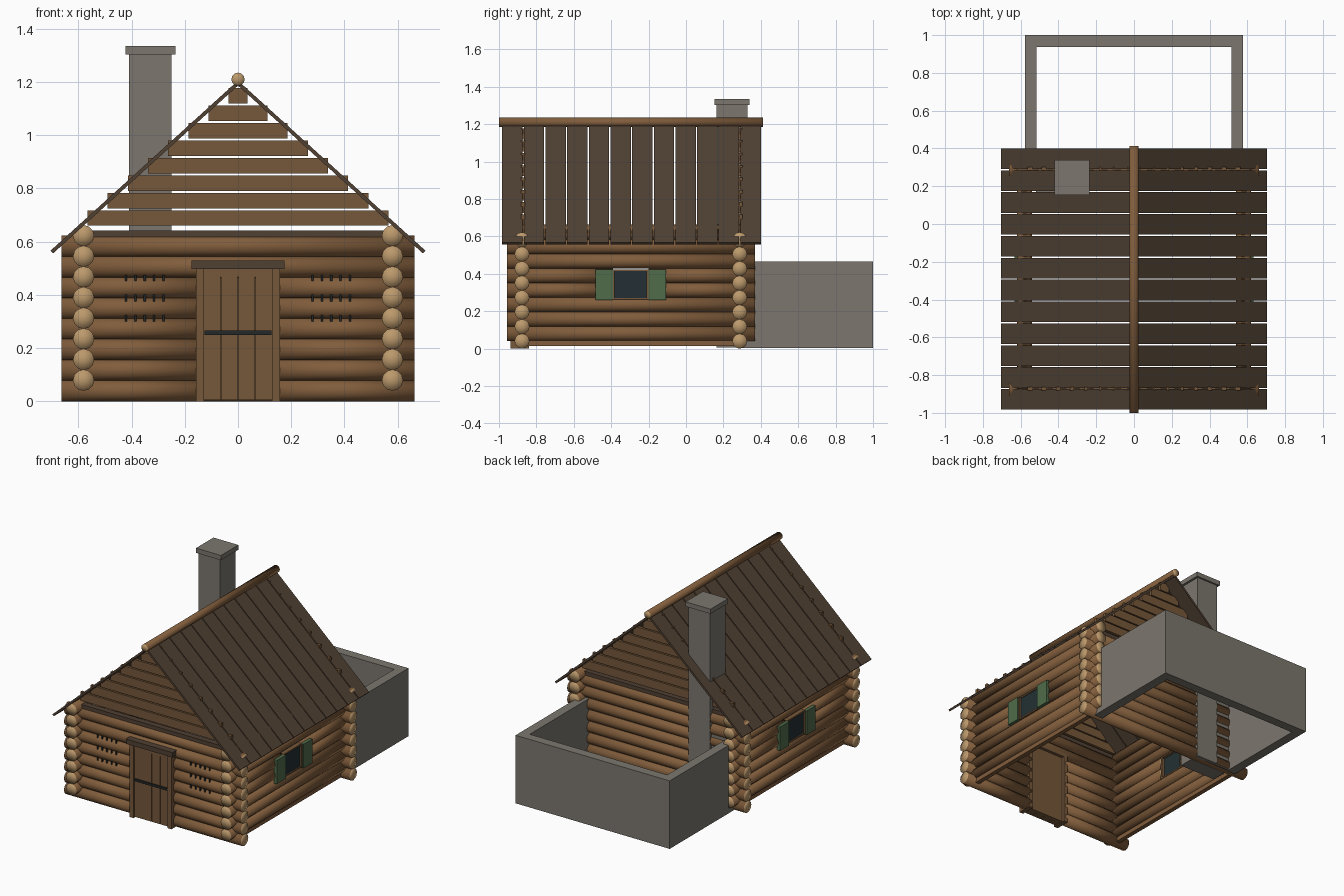
import bpy
import bmesh
import math
from mathutils import Matrix, Vector

cube = bpy.data.objects.get("Cube")
if cube:
    bpy.data.objects.remove(cube, do_unlink=True)


def material(name, rgb):
    m = bpy.data.materials.new(name)
    m.use_nodes = True
    m.diffuse_color = (*rgb, 1)
    m.node_tree.nodes["Principled BSDF"].inputs["Base Color"].default_value = (*rgb, 1)
    return m


LOG = material("log brown", (0.22, 0.11, 0.045))
CUT = material("cut wood tan", (0.5, 0.32, 0.15))
PLANK = material("plank brown", (0.18, 0.095, 0.042))
ROOF = material("roof dark brown", (0.08, 0.052, 0.033))
STONE = material("stone grey", (0.2, 0.183, 0.156))
GREEN = material("shutter green", (0.08, 0.15, 0.07))
GLASS = material("window glass", (0.017, 0.03, 0.035))
IRON = material("black iron", (0.017, 0.021, 0.021))


def finish(bm, name, *mats):
    mesh = bpy.data.meshes.new(name)
    bm.to_mesh(mesh)
    bm.free()
    for m in mats:
        mesh.materials.append(m)
    obj = bpy.data.objects.new(name, mesh)
    bpy.context.collection.objects.link(obj)
    return obj


def add_box(bm, xs, ys, zs, turn=Matrix.Identity(4)):
    spans = (xs, ys, zs)
    centre = Vector([(a + b) / 2 for a, b in spans])
    size = [abs(b - a) for a, b in spans]
    bmesh.ops.create_cube(
        bm, size=1, matrix=turn @ Matrix.Translation(centre) @ Matrix.Diagonal((*size, 1)))


def box(name, mat, xs, ys, zs):
    bm = bmesh.new()
    add_box(bm, xs, ys, zs)
    return finish(bm, name, mat)


def log(name, axis, a, b, u, z, r=0.04):
    """Round log along x or y, with tan sawn ends; u is the other ground axis."""
    bm = bmesh.new()
    bmesh.ops.create_cone(bm, cap_ends=True, cap_tris=True, segments=12,
                          radius1=r, radius2=r, depth=b - a)
    for f in bm.faces:
        f.smooth = True
        f.material_index = 1 if abs(f.normal.z) > 0.9 else 0
    mid = (a + b) / 2
    if axis == "x":
        mat = Matrix.Translation((mid, u, z)) @ Matrix.Rotation(math.pi / 2, 4, "Y")
    else:
        mat = Matrix.Translation((u, mid, z)) @ Matrix.Rotation(math.pi / 2, 4, "X")
    bm.transform(mat)
    return finish(bm, name, LOG, CUT)


FRONT, BACK, SIDE = -0.877, 0.287, 0.58
PITCH = 0.0775

# Log walls, interrupted at the door and the windows
for i in range(8):
    zf = 0.04 + i * PITCH
    zs = zf + 0.04
    if i < 6:
        log("front_log_right", "x", -0.663, -0.14, FRONT, zf)
        log("front_log_left", "x", 0.14, 0.663, FRONT, zf)
    else:
        log("front_log", "x", -0.663, 0.663, FRONT, zf)
    log("back_log", "x", -0.663, 0.663, BACK, zf)
    for s in (-1, 1):
        if i in (3, 4):
            log("side_log_front", "y", -0.957, -0.39, s * SIDE, zs)
            log("side_log_back", "y", -0.2, 0.37, s * SIDE, zs)
        else:
            log("side_log", "y", -0.957, 0.37, s * SIDE, zs)

# Sills under the side walls and plates above the end walls
for s in (-1, 1):
    box("side_sill", LOG, (s * 0.565, s * 0.595), (FRONT, BACK), (0.015, 0.05))
for y in (FRONT, BACK):
    box("wall_plate", ROOF, (-0.56, 0.56), (y - 0.02, y + 0.02), (0.6, 0.643))

# Stepped gable boards
for name, y in (("front_gable", -0.872), ("back_gable", 0.293)):
    bm = bmesh.new()
    for i in range(8):
        half = 0.565 - i * 0.0757
        z = 0.66 + i * 0.0656
        add_box(bm, (-half, half), (y - 0.01, y + 0.01), (z, z + 0.058))
    finish(bm, name, PLANK)

# Roof planks running down each slope
SLOPE = math.atan2(0.635, 0.7)
LENGTH = math.hypot(0.635, 0.7)
for name, s in (("roof_right", -1), ("roof_left", 1)):
    bm = bmesh.new()
    turn = Matrix.Translation((0, 0, 1.197)) @ Matrix.Rotation(s * SLOPE, 4, "Y")
    for i in range(12):
        y = -0.983 + i * 0.1158
        add_box(bm, (0, s * LENGTH), (y, y + 0.109), (-0.008, 0.006), turn)
    finish(bm, name, ROOF)
log("ridge_log", "y", -1.0, 0.413, 0, 1.21, 0.025)

# Plank door with posts, lintel and iron bar
for i in range(4):
    x = -0.13 + i * 0.065
    box("door_plank", PLANK, (x + 0.001, x + 0.064), (-0.925, -0.88), (0.005, 0.47))
box("door_backing", PLANK, (-0.13, 0.13), (-0.88, -0.86), (0.005, 0.47))
for s in (-1, 1):
    box("door_post", PLANK, (s * 0.128, s * 0.157), (-0.937, -0.84), (0, 0.5))
box("door_head", PLANK, (-0.13, 0.13), (-0.93, -0.84), (0.468, 0.5))
box("door_lintel", ROOF, (-0.175, 0.175), (-0.952, -0.85), (0.497, 0.53))
box("door_bar", IRON, (-0.125, 0.125), (-0.933, -0.924), (0.25, 0.266))

# Iron grilles set between the front logs
for s in (-1, 1):
    for i in range(5):
        x = s * (0.28 + i * 0.035)
        box("grille_bar", IRON, (x - 0.004, x + 0.004), (-0.906, -0.898), (0.3, 0.475))

# Side windows with open shutters
for s in (-1, 1):
    box("window_glass", GLASS, (s * 0.57, s * 0.612), (-0.385, -0.208), (0.272, 0.418))
    for y in (-0.394, -0.21):
        box("window_jamb", PLANK, (s * 0.55, s * 0.624), (y, y + 0.012), (0.262, 0.422))
    for z in (0.262, 0.414):
        box("window_rail", PLANK, (s * 0.55, s * 0.618), (-0.39, -0.2), (z, z + 0.01))
    for y in (-0.485, -0.2):
        box("shutter", GREEN, (s * 0.61, s * 0.632), (y, y + 0.094), (0.26, 0.422))

# Chimney with hearth base and cap
box("chimney_shaft", STONE, (-0.41, -0.25), (0.163, 0.328), (0.005, 1.31))
box("chimney_base", STONE, (-0.52, -0.25), (0.163, 0.314), (0.005, 0.5))
box("chimney_cap", STONE, (-0.422, -0.235), (0.153, 0.34), (1.303, 1.335))

# Walled yard behind the house
for s in (-1, 1):
    box("yard_side_wall", STONE, (s * 0.515, s * 0.578), (0.3, 1.0), (0.004, 0.465))
box("yard_back_wall", STONE, (-0.515, 0.515), (0.937, 1.0), (0.004, 0.465))
